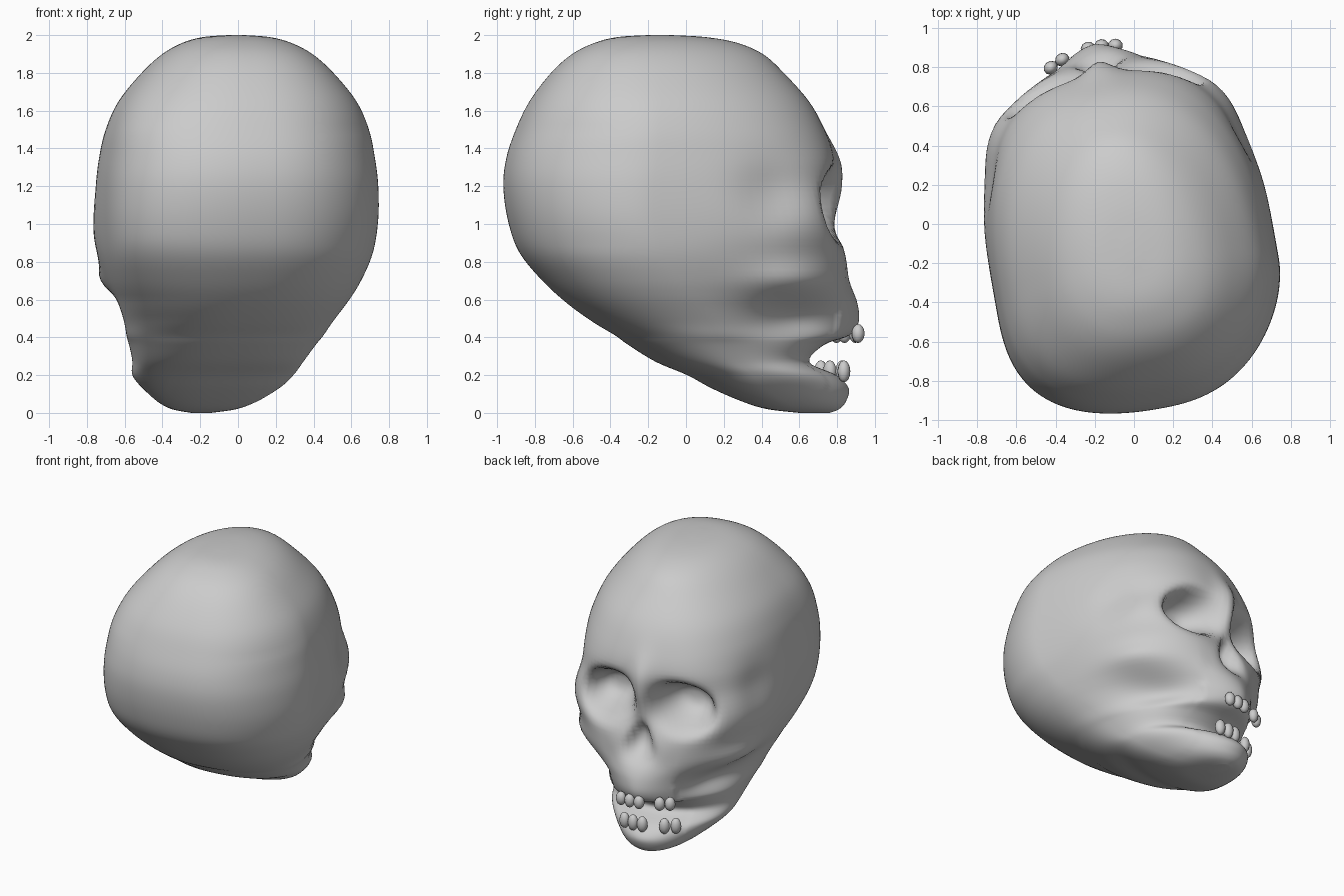
import bpy, bmesh, math
from mathutils import Matrix

if "Cube" in bpy.data.objects:
    bpy.data.objects.remove(bpy.data.objects["Cube"])

YAW = Matrix.Rotation(math.radians(10), 4, 'Z') @ Matrix.Translation((-0.035, 0.005, 0))

# Horizontal slices of the head: z, back y, widest y, front y, half width, front squareness
ROWS = [
    (2.0, -.20, -.14, -.08, .04, 2.0), (1.99, -.36, -.15, .10, .17, 2.0),
    (1.96, -.48, -.17, .27, .28, 2.0), (1.9, -.60, -.19, .41, .39, 2.0),
    (1.8, -.71, -.21, .52, .50, 2.1), (1.65, -.82, -.24, .65, .62, 2.25),
    (1.5, -.89, -.27, .73, .685, 2.4), (1.35, -.94, -.28, .775, .715, 2.6),
    (1.2, -.955, -.30, .76, .73, 3.0), (1.02, -.93, -.30, .76, .73, 3.7),
    (.85, -.87, -.25, .83, .71, 2.8), (.7, -.75, -.15, .87, .66, 2.25),
    (.58, -.62, -.05, .92, .60, 1.8), (.48, -.48, .05, .93, .55, 1.65),
    (.41, -.36, .10, .88, .52, 1.75), (.36, -.29, .13, .74, .49, 2.1),
    (.27, -.14, .20, .66, .445, 2.2), (.2, .03, .30, .81, .41, 2.0),
    (.13, .16, .38, .88, .35, 1.9), (.06, .32, .50, .865, .26, 2.0),
    (.02, .45, .60, .83, .17, 2.0), (0.0, .62, .70, .78, .05, 2.0),
]


def catmull(a, b, c, d, t):
    return tuple(.5 * (2*q + (r-p)*t + (2*p-5*q+4*r-s)*t*t + (3*q-p-3*r+s)*t**3)
                 for p, q, r, s in zip(a, b, c, d))


def dent(u, v, cu, cv, ru, rv, power=2):
    """Soft round falloff; a higher power gives a steeper rim."""
    r = math.hypot((u-cu)/ru, (v-cv)/rv)
    return math.exp(-r**power)


def sculpt(x, y, z):
    """Sockets, nose, temples and cheekbones."""
    side, ax = math.copysign(1, x), abs(x)
    x0, y0 = ax, y
    if y0 > .35:
        tilt = z + .15 * (x0 - .28)
        y -= .24 * dent(x0, tilt, .28, 1.10, .185, .15, 4)           # eye socket
        y += .08 * dent(x0, z, 0, 1.2, .09, .22)                     # nose bridge
        width = .04 + .28 * max(0, min(.28, .98 - z))
        y -= .11 * dent(x0, z, 0, .83, width, .12, 3)                # nose opening
    if x0 > .25:
        ax -= .04 * dent(y0, z, .35, 1.15, .18, .18)                 # temple
        ax += .06 * dent(y0, z, .50, .70, .25, .09)                  # cheekbone
        ax -= .06 * dent(y0, z, .52, .50, .22, .09)                  # cheek hollow
        ax += .02 * dent(y0, z, .45, .20, .25, .09)                  # jaw edge
    jaw = max(0, min(1, (.6 - z) / .4))
    return side * ax - .04 * jaw, y, z                               # jaw set to one side


def finish(bm, name):
    bmesh.ops.recalc_face_normals(bm, faces=bm.faces[:])
    bmesh.ops.transform(bm, matrix=YAW, verts=bm.verts[:])
    for f in bm.faces:
        f.smooth = True
    mesh = bpy.data.meshes.new(name)
    bm.to_mesh(mesh)
    bm.free()
    ob = bpy.data.objects.new(name, mesh)
    bpy.context.collection.objects.link(ob)
    return ob


# Cranium, face and jaw as one lofted skin
SEG, STEPS = 144, 5
slices = []
for i in range(len(ROWS) - 1):
    a, b = ROWS[max(i-1, 0)], ROWS[i]
    c, d = ROWS[i+1], ROWS[min(i+2, len(ROWS)-1)]
    slices += [catmull(a, b, c, d, k/STEPS) for k in range(STEPS)]
slices.append(ROWS[-1])

bm = bmesh.new()
rings = []
for z, back, mid, front, hw, p in slices:
    ring = []
    skew = .45 * max(0, min(1, (z - .5) / .4, (1.9 - z) / .4))       # uneven back of the head
    for k in range(SEG):
        t = 2 * math.pi * k / SEG
        c, s = math.cos(t), math.sin(t)
        q = p if s > 0 else 2.35 - skew * c
        r = (abs(c)**q + abs(s)**q) ** (-1/q)
        y = mid + r * s * ((front - mid) if s > 0 else (mid - back))
        ring.append(bm.verts.new(sculpt(hw * r * c, y, z)))
    rings.append(ring)
for lo, hi in zip(rings, rings[1:]):
    for k in range(SEG):
        n = (k + 1) % SEG
        bm.faces.new((lo[k], lo[n], hi[n], hi[k]))
bm.faces.new(rings[0])
bm.faces.new(rings[-1])
finish(bm, "skull")


# Rows of egg shaped teeth along a curved gum line
def teeth(name, xs, front, bend, z, height):
    bm = bmesh.new()
    for x in xs:
        m = (Matrix.Translation((x, front - bend*x*x, z))
             @ Matrix.Rotation(-2*bend*x, 4, 'Z')
             @ Matrix.Diagonal((.038, .034, height, 1)))
        bmesh.ops.create_uvsphere(bm, u_segments=10, v_segments=8, radius=1, matrix=m)
    finish(bm, name)


teeth("upper_teeth", (.10, .03, -.04, -.18, -.245), .92, 1.1, .42, .05)
teeth("lower_teeth", (.11, .04, -.03, -.18, -.25), .845, 1.2, .22, .058)
